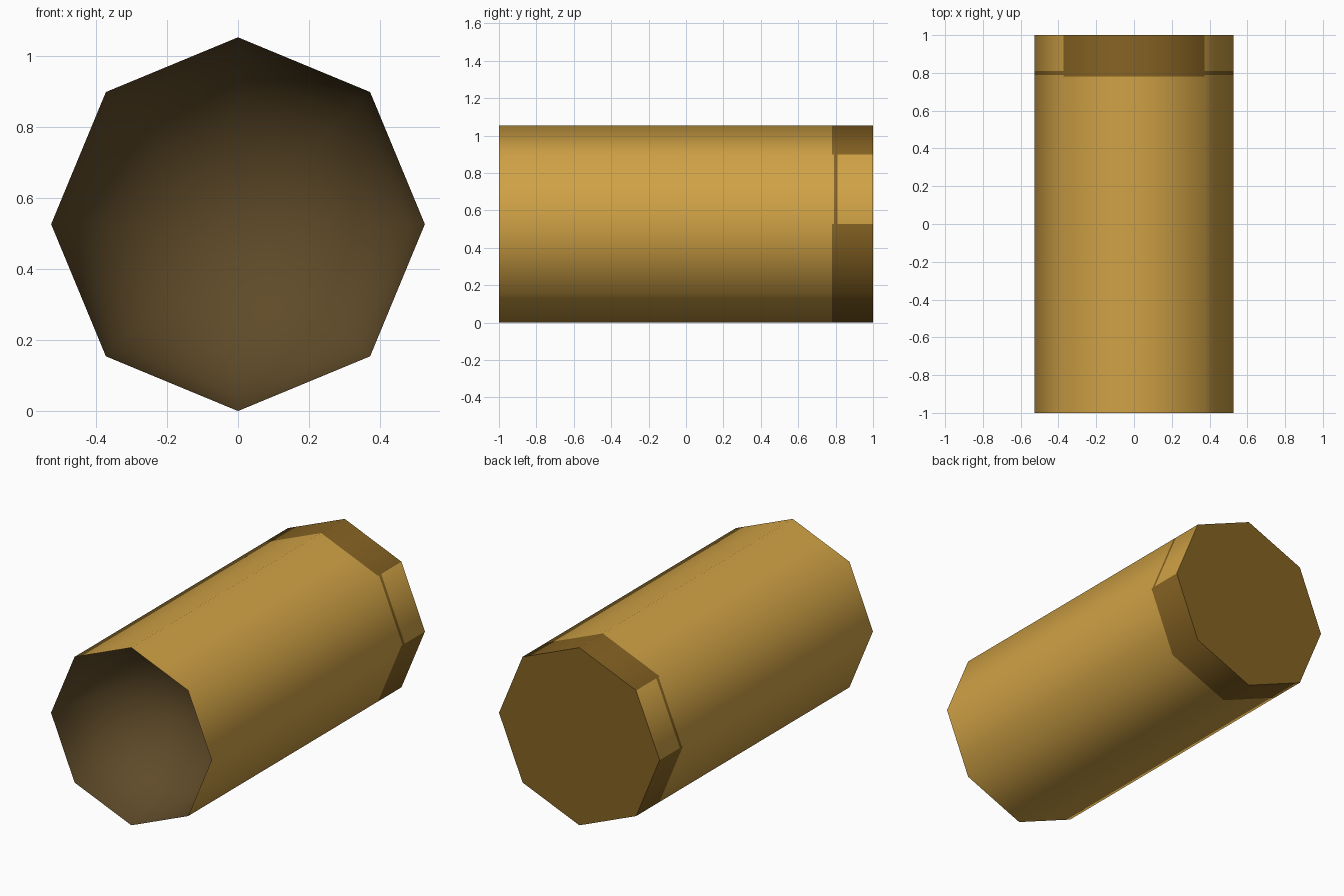
import bpy, bmesh, math

if "Cube" in bpy.data.objects:
    bpy.data.objects.remove(bpy.data.objects["Cube"])

SIDES, R = 8, 0.527


def material(name, rgb):
    m = bpy.data.materials.new(name)
    m.diffuse_color = (*rgb, 1)
    m.use_nodes = True
    m.node_tree.nodes["Principled BSDF"].inputs["Base Color"].default_value = m.diffuse_color
    return m


brass = material("golden brown", (0.63, 0.36, 0.06))
dark = material("dark ochre", (0.24, 0.125, 0.017))
inner = material("deep brown", (0.115, 0.07, 0.022))


def lathe(name, profile, mats, pick=None):
    """Turn (y, radius) points around the y axis with eight sides."""
    bm = bmesh.new()
    rings = []
    for y, r in profile:
        n = SIDES if r > 0 else 1
        rings.append([bm.verts.new((r * math.cos(math.tau * i / SIDES), y,
                                    R + r * math.sin(math.tau * i / SIDES)))
                      for i in range(n)])
    for a, b in zip(rings, rings[1:]):
        for i in range(SIDES):
            j = (i + 1) % SIDES
            loop = [a[i], b[i % len(b)], b[j % len(b)], a[j]]
            f = bm.faces.new(list(dict.fromkeys(loop)))
            if pick:
                f.material_index = pick(f.calc_center_median(), i)
    me = bpy.data.meshes.new(name)
    bm.to_mesh(me)
    bm.free()
    for m in mats:
        me.materials.append(m)
    ob = bpy.data.objects.new(name, me)
    bpy.context.collection.objects.link(ob)
    bpy.ops.object.select_all(action='DESELECT')
    ob.select_set(True)
    bpy.context.view_layer.objects.active = ob
    bpy.ops.object.shade_smooth_by_angle(angle=math.radians(50))
    return ob


# Barrel: dark end band, reduced to a thin stripe on the two upper side facets
def barrel_colour(c, facet):
    if facet in (0, 3):
        return int(0.79 < c.y < 0.81)
    return int(c.y > 0.78)


lathe("barrel", [(-1, R), (0.78, R), (0.79, R), (0.81, R), (1, R)],
      [brass, dark], barrel_colour)

# Flat end cap
lathe("end_cap", [(1, R), (1, 0)], [dark])

# Concave bowl inside the open front
bowl = [(-1 + R * math.sin(t), R * math.cos(t))
        for t in (math.pi / 2 * k / 8 for k in range(8))]
lathe("front_bowl", bowl + [(-1 + R, 0)], [inner])

# Consistent outward faces: the barrel and cap point out, the bowl points to the front
for name in ("barrel", "end_cap", "front_bowl"):
    me = bpy.data.objects[name].data
    bm = bmesh.new()
    bm.from_mesh(me)
    bm.normal_update()
    for f in bm.faces[:]:
        c = f.calc_center_median()
        if name == "barrel":
            good = f.normal.x * c.x + f.normal.z * (c.z - R) > 0
        elif name == "end_cap":
            good = f.normal.y > 0
        else:
            good = f.normal.y < 0
        if not good:
            f.normal_flip()
    bm.to_mesh(me)
    bm.free()
